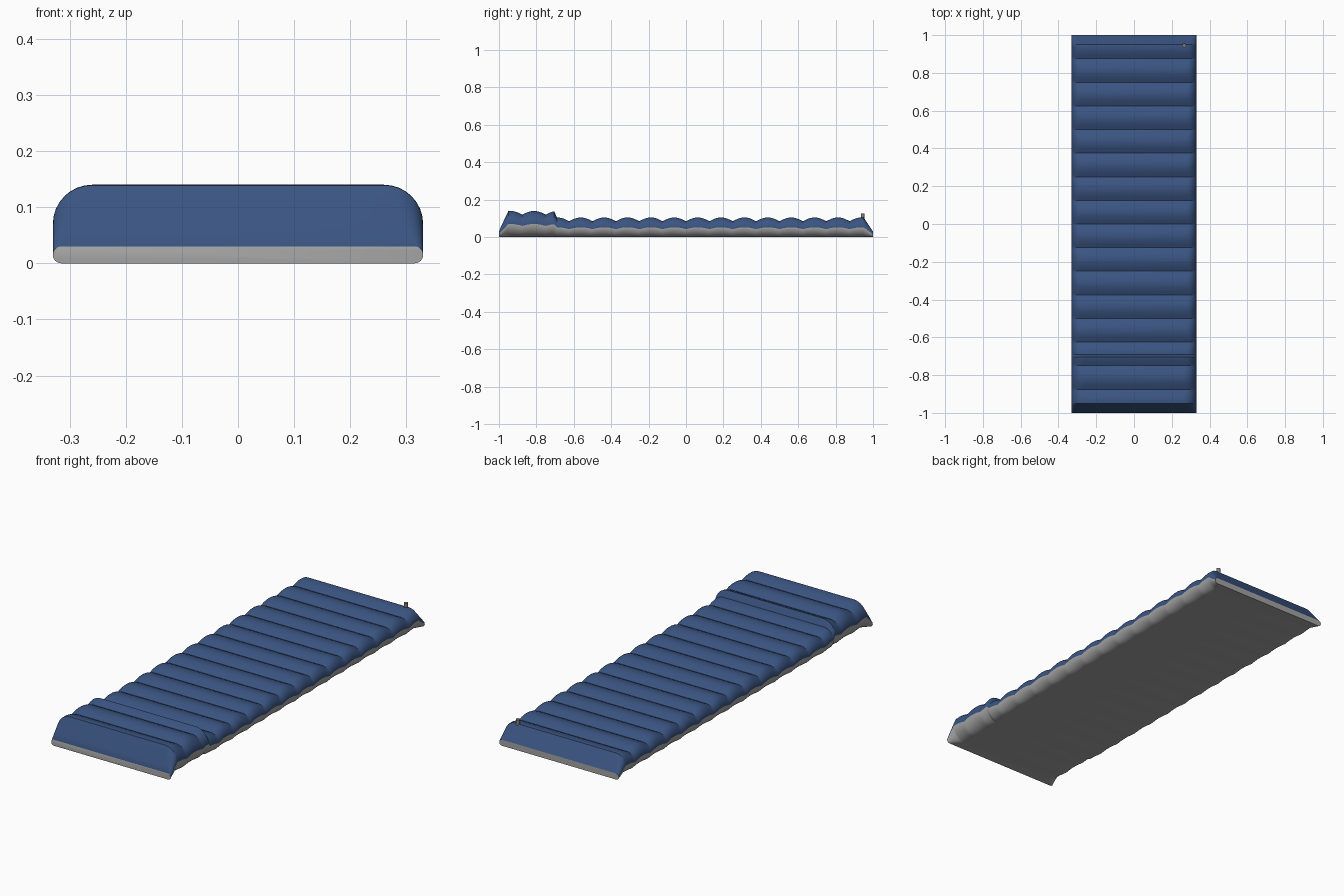
import bpy, bmesh, math

if "Cube" in bpy.data.objects:
    bpy.data.objects.remove(bpy.data.objects["Cube"])

HALF_W, PITCH = 0.33, 0.125


def material(name, rgb):
    m = bpy.data.materials.new(name)
    m.diffuse_color = (*rgb, 1)
    m.use_nodes = True
    m.node_tree.nodes["Principled BSDF"].inputs["Base Color"].default_value = m.diffuse_color
    return m


blue = material("blue fabric", (0.042, 0.088, 0.22))
grey = material("grey base", (0.37, 0.37, 0.37))
valve_grey = material("valve grey", (0.22, 0.21, 0.19))


def height(y):
    """Mattress thickness: ribs, raised pillow and tapered ends."""
    rib = 0.02 * abs(math.sin(math.pi * y / PITCH))
    pillow = 0.035 * min(1, max(0, (-0.69 - y) / 0.015))
    h = 0.085 + rib + pillow
    t = min(1, (1 - abs(y)) / 0.05)
    return 0.03 + (h - 0.03) * t ** 0.85


def section(h, n=8):
    """Stadium outline, counter-clockwise, starting at bottom right."""
    r = h / 2
    pts = []
    for side in (1, -1):
        for i in range(2 * n + 1):
            a = -math.pi / 2 + math.pi * i / (2 * n)
            pts.append((side * (HALF_W - r + r * math.cos(a)), r + side * r * math.sin(a)))
    return pts


# Air mattress: stadium sections lofted along its length
rows = sorted({round(-1 + i * PITCH / 12, 5) for i in range(193)} | {-0.95, 0.95, -0.705, -0.69})
bm = bmesh.new()
rings = [[bm.verts.new((x, y, z)) for x, z in section(height(y))] for y in rows]
count = len(rings[0])
for a, b in zip(rings, rings[1:]):
    for i in range(count):
        j = (i + 1) % count
        f = bm.faces.new((a[i], a[j], b[j], b[i]))
        # lower half of each section is the grey base
        mid_z = sum(v.co.z for v in f.verts) / 4
        mid_h = (a[8].co.z + b[8].co.z) / 2
        f.material_index = 1 if mid_z < mid_h else 0
for cap in (rings[0], list(reversed(rings[-1]))):
    bm.faces.new(cap).material_index = 1
bmesh.ops.recalc_face_normals(bm, faces=bm.faces)
mesh = bpy.data.meshes.new("mattress")
bm.to_mesh(mesh)
bm.free()
mesh.materials.append(blue)
mesh.materials.append(grey)
mattress = bpy.data.objects.new("mattress", mesh)
bpy.context.collection.objects.link(mattress)
bpy.context.view_layer.objects.active = mattress
mattress.select_set(True)
bpy.ops.object.shade_smooth_by_angle(angle=math.radians(30))

# Inflation valve
bpy.ops.mesh.primitive_cylinder_add(vertices=16, radius=0.01, depth=0.035, location=(0.265, 0.945, 0.1075))
valve = bpy.context.object
valve.name = "valve"
valve.data.materials.append(valve_grey)
bpy.ops.object.shade_smooth_by_angle(angle=math.radians(30))
